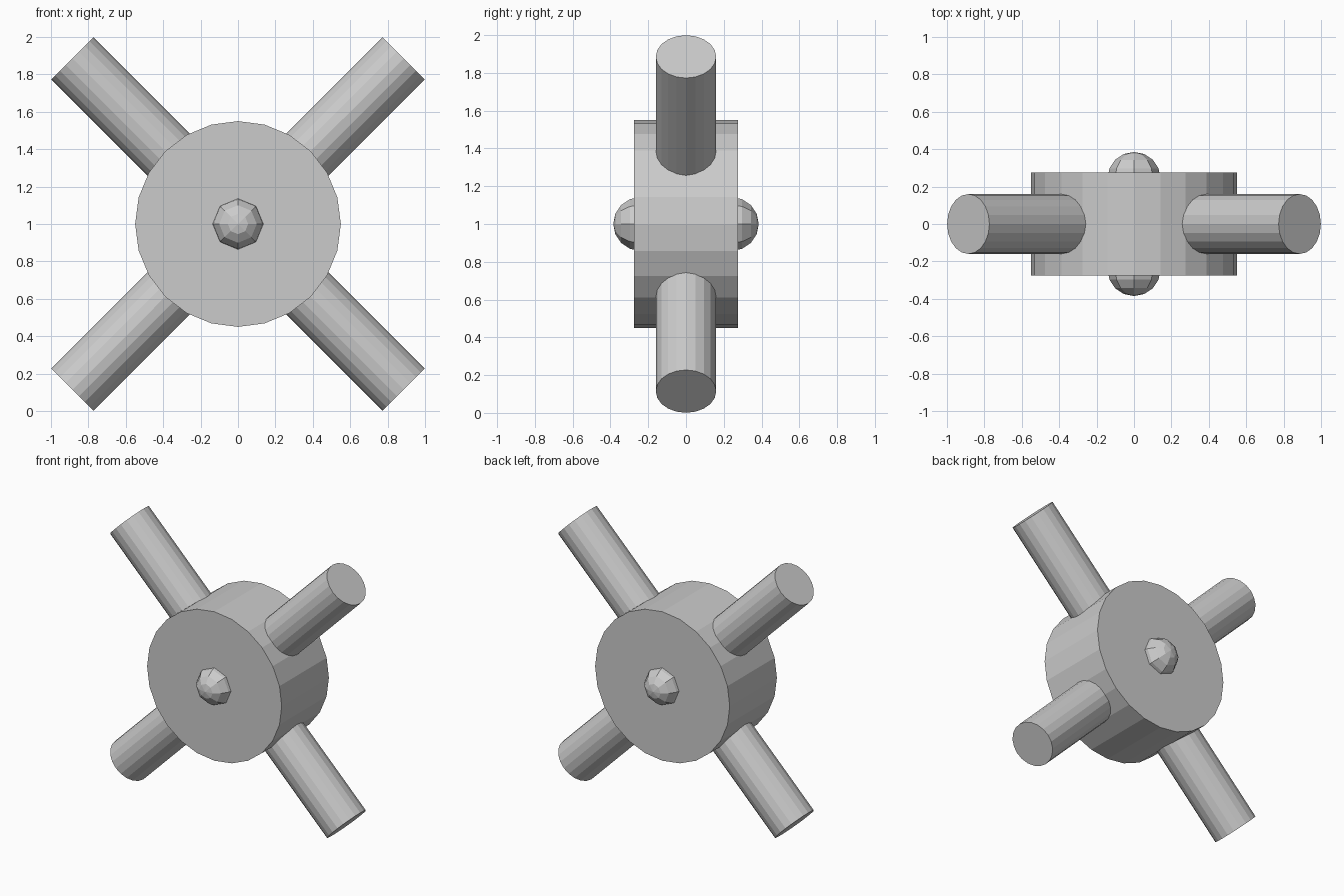
import bpy
import math

if "Cube" in bpy.data.objects:
    bpy.data.objects.remove(bpy.data.objects["Cube"])

CENTRE_Z = 1.0

# Hub: short drum lying along y
bpy.ops.mesh.primitive_cylinder_add(vertices=24, radius=0.55, depth=0.55,
                                    location=(0, 0, CENTRE_Z),
                                    rotation=(math.pi / 2, 0, 0))
bpy.context.object.name = "hub"

# Four diagonal spokes, starting inside the hub
INNER, OUTER = 0.3, 1.253
for i in range(4):
    a = math.radians(45 + 90 * i)
    mid = (INNER + OUTER) / 2
    bpy.ops.mesh.primitive_cylinder_add(
        vertices=20, radius=0.16, depth=OUTER - INNER,
        location=(mid * math.sin(a), 0, CENTRE_Z + mid * math.cos(a)),
        rotation=(0, a, 0))
    bpy.context.object.name = f"spoke_{i + 1}"

# Faceted axle knobs on both faces
for side, name in ((-1, "front_axle_knob"), (1, "back_axle_knob")):
    bpy.ops.mesh.primitive_uv_sphere_add(segments=8, ring_count=8, radius=0.142,
                                         location=(0, side * 0.243, CENTRE_Z),
                                         rotation=(math.pi / 2, 0, 0))
    bpy.context.object.name = name
